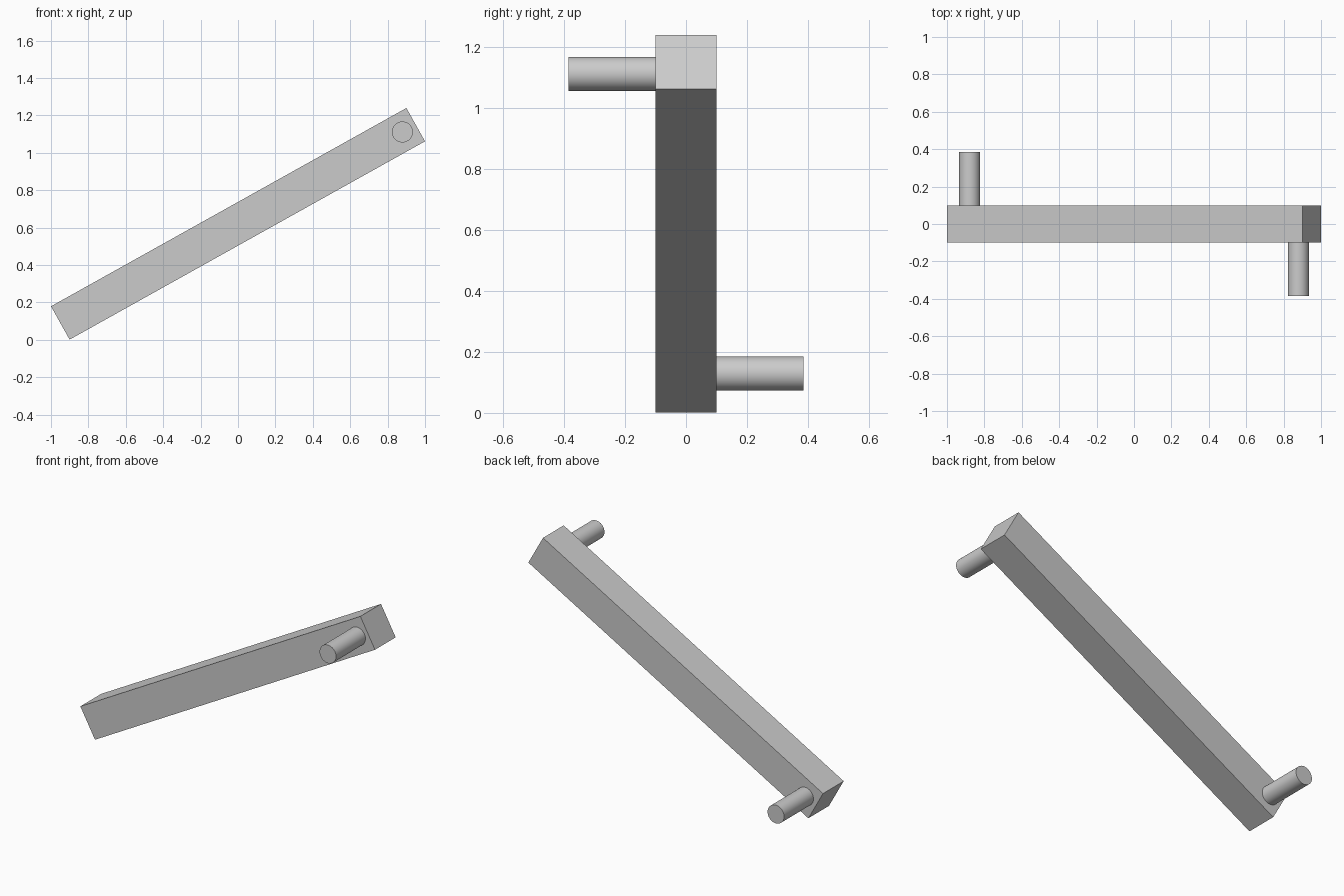
import bpy
import math

cube = bpy.data.objects.get("Cube")
if cube:
    bpy.data.objects.remove(cube, do_unlink=True)

grey = bpy.data.materials.new("plain grey")
grey.use_nodes = True
colour = (0.6, 0.6, 0.6, 1)
grey.diffuse_color = colour
grey.node_tree.nodes["Principled BSDF"].inputs["Base Color"].default_value = colour

CENTRE_Z = 0.62
SLOPE = math.atan2(1.06, 1.9)

# Slanted square bar
bpy.ops.mesh.primitive_cube_add(size=1, location=(0, 0, CENTRE_Z), rotation=(0, -SLOPE, 0))
bar = bpy.context.object
bar.name = "crank_arm"
bar.scale = (2.176, 0.2, 0.204)
bar.data.materials.append(grey)


# Round pin standing out from one face of the bar, near its end
def pin(name, side):
    bpy.ops.mesh.primitive_cylinder_add(
        vertices=32, radius=0.056, depth=0.335,
        location=(side * 0.879, -side * 0.2175, CENTRE_Z + side * 0.491),
        rotation=(math.pi / 2, 0, 0))
    obj = bpy.context.object
    obj.name = name
    obj.data.materials.append(grey)
    bpy.ops.object.shade_smooth_by_angle(angle=math.radians(30))


pin("front_pin", 1)
pin("back_pin", -1)
